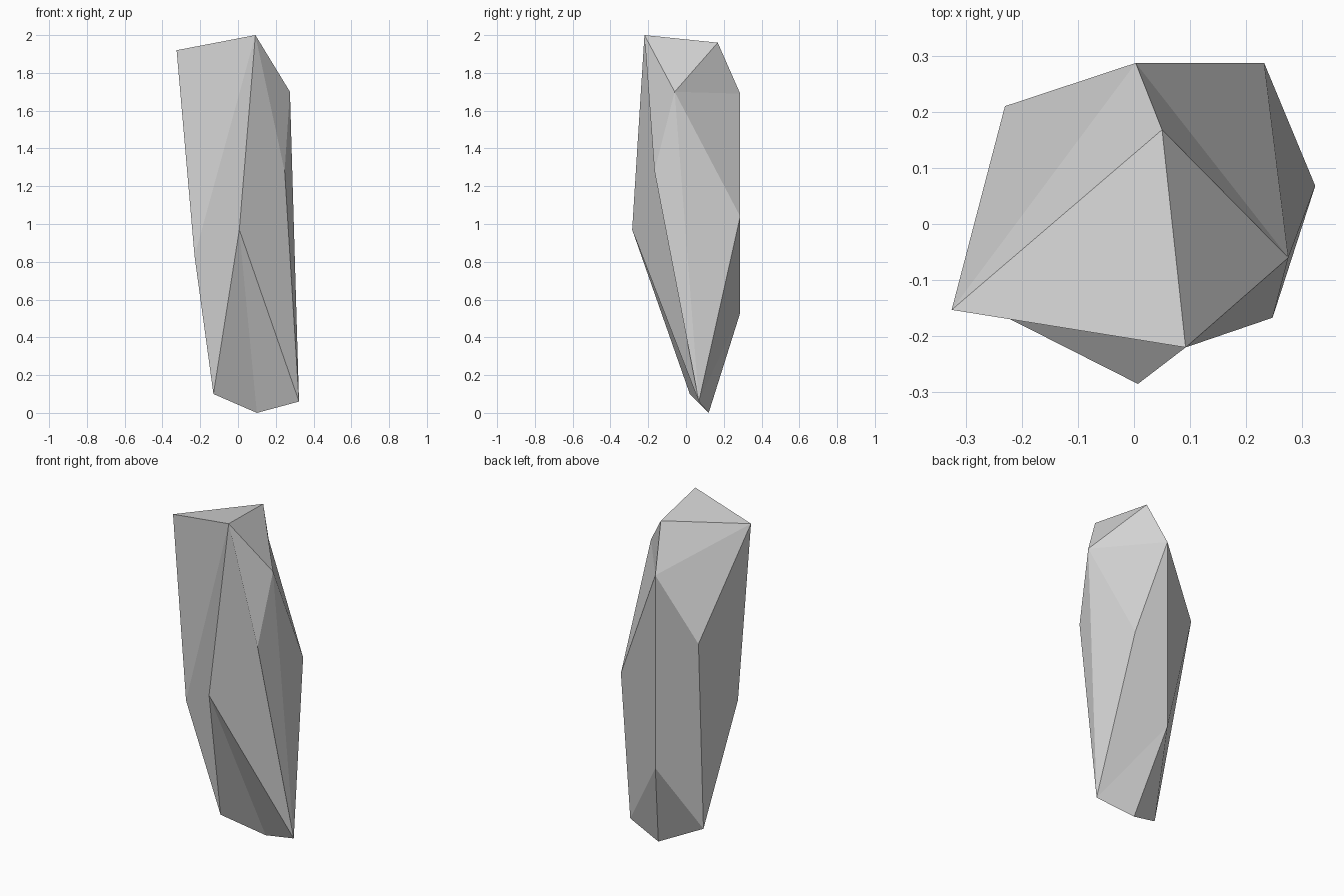
import bpy
import bmesh

# Remove the default object
cube = bpy.data.objects.get("Cube")
if cube:
    bpy.data.objects.remove(cube, do_unlink=True)


def make_material(name, colour):
    material = bpy.data.materials.new(name)
    material.use_nodes = True
    material.diffuse_color = colour
    material.node_tree.nodes["Principled BSDF"].inputs["Base Color"].default_value = colour
    return material


def make_faceted_stone(name, corners, facets, material):
    """Join lettered corners into flat facets, one word per facet."""
    bm = bmesh.new()
    verts = {letter: bm.verts.new(point) for letter, point in corners.items()}
    for facet in facets.split():
        bm.faces.new([verts[letter] for letter in facet])
    bmesh.ops.recalc_face_normals(bm, faces=bm.faces[:])
    for face in bm.faces:
        face.smooth = False
    mesh = bpy.data.meshes.new(name)
    bm.to_mesh(mesh)
    bm.free()
    mesh.materials.append(material)
    stone = bpy.data.objects.new(name, mesh)
    bpy.context.collection.objects.link(stone)
    return stone


corners = {
    # Sloping crown
    "A": (.092, -.22, 2), "B": (-.325, -.153, 1.92), "C": (.05, .168, 1.96),
    # Shoulder
    "D": (.275, -.06, 1.7), "E": (.003, .287, 1.69),
    # Belly around the shaft
    "F": (.247, -.167, 1.28), "M": (-.23, .21, 1.31), "H": (.232, .287, 1.04),
    "G": (.007, -.285, .97), "N": (-.23, -.165, .83), "L": (.003, .287, .53),
    # Wedge-shaped foot
    "I": (.323, .068, .06), "J": (.1, .12, 0), "K": (-.13, .02, .1),
}

top_facets = "ACB ADC CDE DHE BCE BEM "
front_facets = "ABN NKGA AGIF AFD "
side_facets = "DFI DIH BMKN "
back_facets = "HILE LKME "
foot_facets = "KJG JIG LIJ LJK"

grey = make_material("stone grey", (.66, .66, .66, 1))
make_faceted_stone(
    "standing_stone", corners,
    top_facets + front_facets + side_facets + back_facets + foot_facets, grey)
